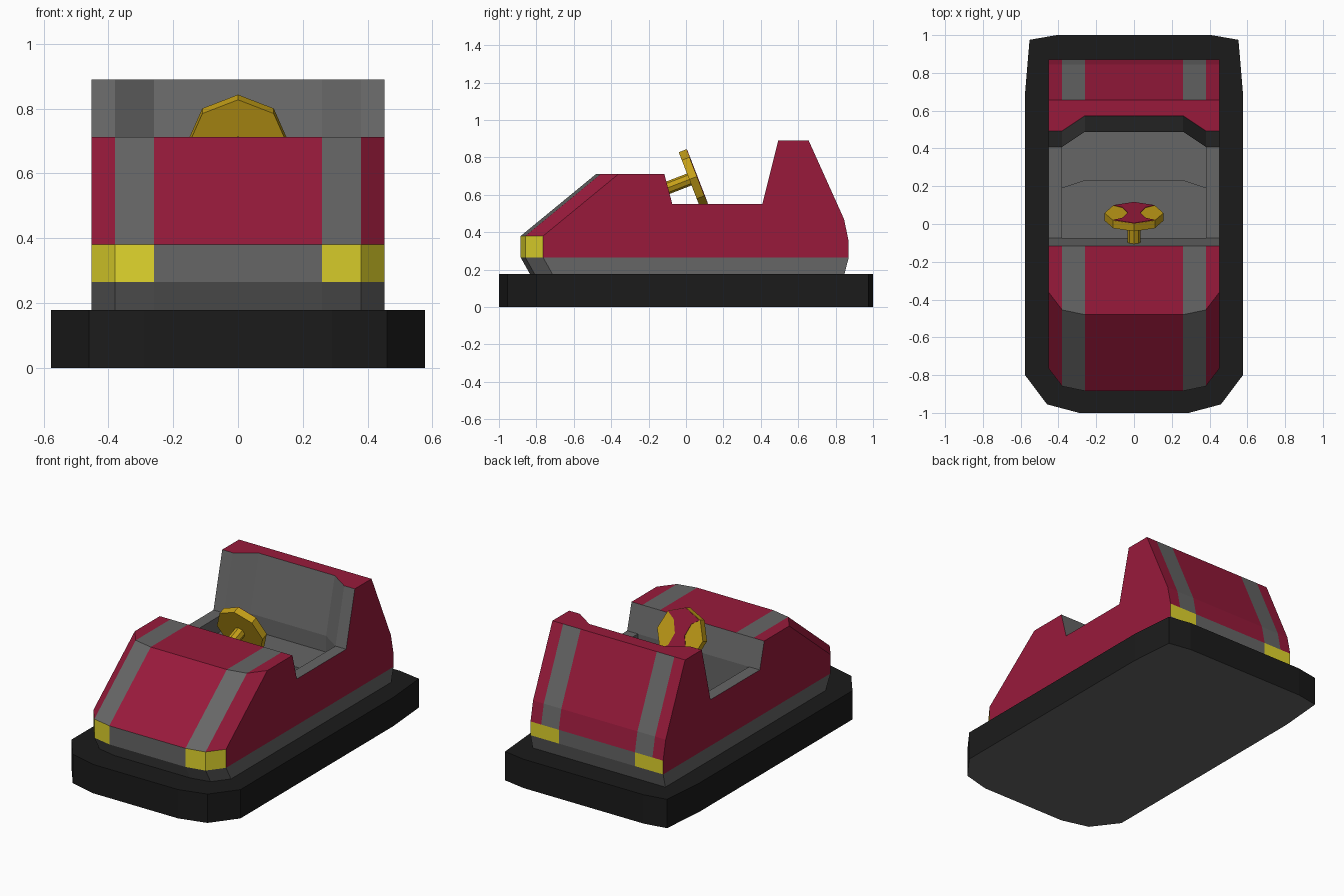
import bpy, bmesh, math
from mathutils import Vector, Matrix

if "Cube" in bpy.data.objects:
    bpy.data.objects.remove(bpy.data.objects["Cube"])


def mat(name, hexcode):
    def lin(v):
        v /= 255
        return v / 12.92 if v <= 0.04045 else ((v + 0.055) / 1.055) ** 2.4
    m = bpy.data.materials.new(name)
    m.diffuse_color = [lin(int(hexcode[i:i + 2], 16)) for i in (0, 2, 4)] + [1]
    m.use_nodes = True
    m.node_tree.nodes["Principled BSDF"].inputs["Base Color"].default_value = m.diffuse_color
    return m


RED = mat("red paint", "981a3b")
GRAY = mat("gray trim", "666666")
RUBBER = mat("black rubber", "1b1b1b")
YELLOW = mat("yellow lamps", "e0d42c")
GOLD = mat("gold metal", "c6a018")


def finish(name, bm, mats):
    bmesh.ops.recalc_face_normals(bm, faces=bm.faces)
    me = bpy.data.meshes.new(name)
    bm.to_mesh(me)
    bm.free()
    for m in mats:
        me.materials.append(m)
    ob = bpy.data.objects.new(name, me)
    bpy.context.collection.objects.link(ob)
    return ob


def prism(name, outline, z0, z1, m, matrix=Matrix()):
    bm = bmesh.new()
    f = bm.faces.new([bm.verts.new((x, y, z0)) for x, y in outline])
    ext = bmesh.ops.extrude_face_region(bm, geom=[f])["geom"]
    top = [v for v in ext if isinstance(v, bmesh.types.BMVert)]
    bmesh.ops.translate(bm, verts=top, vec=(0, 0, z1 - z0))
    bmesh.ops.transform(bm, matrix=matrix, verts=bm.verts)
    return finish(name, bm, [m])


def mirrored(half):
    return half + [(-x, y) for x, y in reversed(half) if abs(x) > 1e-6]


# Rubber bumper around the base, with a gray underside
bumper = prism("bumper", mirrored([(0.29, -1), (0.46, -0.955), (0.577, -0.8),
                                   (0.577, 0.69), (0.553, 0.975), (0.41, 1)]), 0, 0.178, RUBBER)
bumper.data.materials.append(GRAY)
for p in bumper.data.polygons:
    p.material_index = int(p.normal.z < -0.5)


# Body: side profiles lofted across x, front nose set back towards the corners
def profile(x, inner):
    ax = abs(x)
    nose = 0 if ax < 0.3 else 0.025 if ax < 0.4 else 0.12
    back = 0.08 if ax < 0.3 else 0
    seat = 0.23 if ax < 0.3 else 0.19
    floor, cushion = (0.28, 0.45) if inner else (0.55, 0.55)
    pts = [(-0.825 + nose, 0.16), (-0.884 + nose, 0.265), (-0.884 + nose, 0.38),
           (-0.48 + nose, 0.712), (-0.116, 0.712), (-0.073, 0.55),
           (-0.073, floor), (seat, floor), (seat, cushion),
           (0.408 + back, cushion), (0.408 + back, 0.55), (0.493 + back, 0.89),
           (0.656, 0.89), (0.845, 0.47), (0.87, 0.35), (0.87, 0.265), (0.843, 0.16)]
    return [Vector((x, y, z)) for y, z in pts]


W = 0.453
columns = [(-W, 0), (-0.38, 0), (-0.38, 1), (-0.26, 1),
           (0.26, 1), (0.38, 1), (0.38, 0), (W, 0)]
R, G, Y = 0, 1, 2


def paint(seg, mid):
    stripe = 0.26 < mid < 0.375
    if seg in (1, 14):                       # lamps
        return Y if mid > 0.26 else G
    if seg in (2, 3, 12, 13):                # striped bonnet and tail
        return G if stripe else R
    return R if seg == 11 else G             # seat top rim, cockpit and skirt


bm = bmesh.new()
rows = [[bm.verts.new(p) for p in profile(*c)] for c in columns]
n = len(rows[0])
for a, b, ca, cb in zip(rows, rows[1:], columns, columns[1:]):
    for i in range(n):
        j = (i + 1) % n
        f = bm.faces.new((a[i], a[j], b[j], b[i]))
        f.material_index = paint(i, abs(ca[0] + cb[0]) / 2)
caps = [bm.faces.new(rows[0]), bm.faces.new(rows[-1])]
bmesh.ops.remove_doubles(bm, verts=bm.verts, dist=1e-4)
bmesh.ops.dissolve_degenerate(bm, edges=bm.edges, dist=1e-4)
# Gray skirt below the paint line on the flanks
bmesh.ops.bisect_plane(bm, geom=bm.verts[:] + bm.edges[:] + bm.faces[:],
                       plane_co=(0, 0, 0.265), plane_no=(0, 0, 1), dist=1e-4)
for f in bm.faces:
    if f.calc_center_median().z < 0.264:
        f.material_index = G
    elif all(abs(abs(v.co.x) - W) < 1e-4 for v in f.verts):
        f.material_index = R
finish("body", bm, [RED, GRAY, YELLOW])

# Steering wheel: tilted octagon with a red hourglass face and a column
tilt = Vector((0, 0.93, 0.36)).normalized()
up = Vector((0, -tilt.z, tilt.y))
frame = Matrix((Vector((1, 0, 0)), up, tilt)).transposed().to_4x4()
frame.translation = (0, 0.038, 0.69)


def ring(r, k):
    return [(r * math.sin(math.tau * i / k), r * math.cos(math.tau * i / k)) for i in range(k)]


prism("steering_wheel", ring(0.156, 8), -0.022, 0.022, GOLD, frame)
prism("wheel_face", mirrored([(0, -0.155), (0.108, -0.108), (0.06, -0.075), (0.033, 0),
                              (0.06, 0.075), (0.108, 0.108), (0, 0.155)]),
      0.021, 0.025, RED, frame)
prism("steering_column", ring(0.034, 8), -0.17, -0.02, GOLD, frame)
